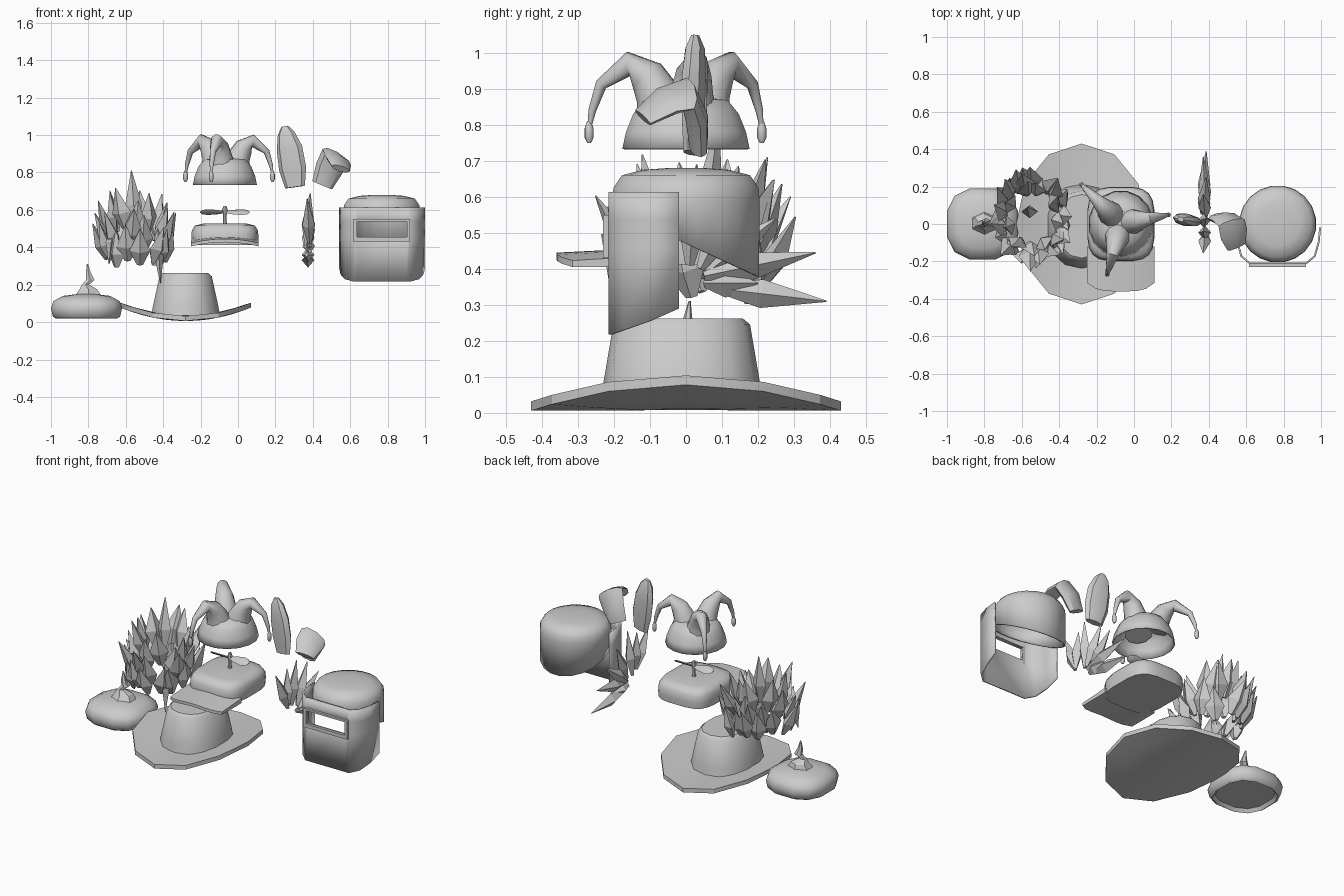
import bpy, bmesh, math, random
from mathutils import Vector as V

if "Cube" in bpy.data.objects:
    bpy.data.objects.remove(bpy.data.objects["Cube"])

random.seed(4)


def finish(name, bm, angle=35, solid=0):
    bmesh.ops.recalc_face_normals(bm, faces=bm.faces)
    me = bpy.data.meshes.new(name)
    bm.to_mesh(me)
    bm.free()
    ob = bpy.data.objects.new(name, me)
    bpy.context.collection.objects.link(ob)
    bpy.ops.object.select_all(action='DESELECT')
    ob.select_set(True)
    bpy.context.view_layer.objects.active = ob
    if angle:
        bpy.ops.object.shade_smooth_by_angle(angle=math.radians(angle))
    if solid:
        m = ob.modifiers.new("shell", 'SOLIDIFY')
        m.thickness = solid
    return ob


def loft(bm, rings, start=True, end=True):
    rs = [[bm.verts.new(p) for p in r] for r in rings]
    n = len(rs[0])
    for a, b in zip(rs, rs[1:]):
        for i in range(n):
            j = (i + 1) % n
            bm.faces.new((a[i], a[j], b[j], b[i]))
    if start:
        bm.faces.new(rs[0][::-1])
    if end:
        bm.faces.new(rs[-1])


def ring(cx, cy, z, rx, ry, n=14, p=2.0, zf=None, off=0.5):
    out = []
    for i in range(n):
        t = 2 * math.pi * (i + off) / n
        c, s = math.cos(t), math.sin(t)
        x = rx * math.copysign(abs(c) ** (2 / p), c)
        y = ry * math.copysign(abs(s) ** (2 / p), s)
        out.append((cx + x, cy + y, z + (zf(x, y) if zf else 0)))
    return out


def sweep(bm, pts, side, widths, thicks, n=4):
    pts = [V(p) for p in pts]
    rings = []
    for i, p in enumerate(pts):
        t = (pts[min(i + 1, len(pts) - 1)] - pts[max(i - 1, 0)]).normalized()
        s = V(side)
        s = (s - t * s.dot(t)).normalized()
        u = t.cross(s)
        rings.append([p + s * widths[i] * math.cos(2 * math.pi * k / n)
                      + u * thicks[i] * math.sin(2 * math.pi * k / n) for k in range(n)])
    loft(bm, rings)


def shard(bm, a, b, side, w, t):
    a, b = V(a), V(b)
    sweep(bm, [a, a.lerp(b, .4), b], side, (w * .3, w, .002), (t * .3, t, .002))


# Wide-brimmed hat: curled brim and tapered crown
bm = bmesh.new()
curl = lambda x, y: .072 * (x / .35) ** 2
C = (-.28, 0)
brim = lambda z, r: ring(*C, z, r * .35, r * .43, 12, 2, curl, 0)
loft(bm, [brim(.006, r) for r in (.3, .7, 1)] + [brim(.032, r) for r in (1, .7, .3)])
finish("hat_brim", bm, 30)
bm = bmesh.new()
loft(bm, [ring(-.28, -.012, z, x, y, 14, 2.3) for x, y, z in
          ((.187, .225, .035), (.18, .218, .08), (.143, .19, .245), (.125, .17, .262))])
finish("hat_crown", bm, 40)

# Beret with a crumpled peak
bm = bmesh.new()
loft(bm, [ring(-.81, 0, z, r, r, 12, 2.6) for r, z in
          ((.155, .04), (.17, .02), (.185, .03), (.195, .075), (.182, .112), (.13, .14), (.05, .15))])
finish("beret", bm, 50)
bm = bmesh.new()
loft(bm, [ring(x, y, z, r, r * .8, 6) for x, y, z, r in
          ((-.80, 0, .135, .085), (-.80, .01, .175, .055), (-.815, 0, .2, .022),
           (-.79, .01, .225, .026), (-.80, .005, .265, .015), (-.805, .01, .31, .004))])
finish("beret_peak", bm, 20)

# Spiky wig: rows of leaf-like shards around an empty dome
bm = bmesh.new()
rows = ((14, .70, .33, .96, .52), (13, .62, .40, .95, .61), (9, .50, .46, .68, .68))
for k, (n, r0, z0, r1, z1) in enumerate(rows):
    for i in range(n):
        t = 2 * math.pi * (i + .4 * k) / n + random.uniform(-.15, .15)
        t1 = t + random.uniform(-.22, .22)
        dz = random.uniform(-.04, .04)
        f = random.uniform(.86, 1.06)
        shard(bm, (-.545 + .225 * r0 * math.cos(t), .03 + .26 * r0 * math.sin(t), z0 + dz),
              (-.545 + .235 * r1 * f * math.cos(t1), .03 + .28 * r1 * f * math.sin(t1), z1 + dz),
              (-math.sin(t), math.cos(t), random.uniform(-.5, .5)), .056, .034)
shard(bm, (-.55, .05, .5), (-.57, .09, .81), (1, 0, 0), .045, .035)
for x0, x1, z in ((-.43, -.415, .21), (-.67, -.69, .31)):
    shard(bm, (x0, -.1, .5), (x1, -.13, z), (0, 1, 0), .04, .03)
finish("spiky_wig", bm, 0)

# Mohawk: fan of shards from front to back
bm = bmesh.new()
fan = ((-.05, .42, -.155, .66), (.01, .41, .03, .69), (.04, .40, .16, .63),
       (.06, .39, .25, .54), (.05, .38, .36, .445), (.09, .345, .39, .31),
       (-.05, .43, -.04, .66), (.05, .36, .2, .36))
for i, (y0, z0, y1, z1) in enumerate(fan):
    dx = (.008, -.008)[i % 2]
    shard(bm, (.375 + dx, y0, z0), (.378 - dx, y1, z1), (1, 0, 0), .034, .04)
finish("mohawk", bm, 0)

# Propeller cap
bm = bmesh.new()
loft(bm, [ring(-.07, .0, z, r, r * 1.1, 20, 3.6) for r, z in
          ((.178, .412), (.181, .45), (.178, .49), (.162, .516), (.12, .526))])
finish("cap_body", bm, 45)
bm = bmesh.new()
rings = []
for i in range(9):
    x = -.18 + .045 * i
    e = abs(x) / .18
    z, yf = .442 - .022 * e ** 2, -.36 + .045 * e ** 4
    rings.append([(x - .07, -.12, z + .015), (x - .07, yf, z + .003),
                  (x - .07, yf, z - .015), (x - .07, -.12, z - .015)])
loft(bm, rings)
finish("cap_bill", bm, 40)
bm = bmesh.new()
sweep(bm, [(-.07, .02, z) for z in (.515, .54, .57, .6, .622)], (1, 0, 0),
      (.014, .009, .009, .015, .007), (.014, .009, .009, .015, .007), 8)
for d in (1, -1):
    sweep(bm, [(-.07 + d * x, .02, .588) for x in (0, .04, .09, .12, .132)],
          (0, 1, .6 * d), (.01, .022, .03, .022, .006), (.006,) * 4 + (.003,), 6)
finish("cap_propeller", bm, 40)

# Jester hat: hollow dome, three drooping horns with bells
bm = bmesh.new()
loft(bm, [ring(-.07, 0, z, r, r * 1.03, 16) for r, z in
          ((.175, .733), (.165, .78), (.145, .83), (.115, .868), (.06, .875))], False)
finish("jester_dome", bm, 60, .006)
bm = bmesh.new()
for dx, dy in ((.26, .05), (-.075, -.275), (-.215, .215)):
    L = math.hypot(dx, dy) / .28
    d = V((dx, dy, 0)).normalized() * L
    path = [V((-.07, 0, z)) + d * r for r, z in
            ((.065, .83), (.08, .885), (.11, .935), (.16, .97), (.24, .912), (.265, .84), (.272, .80))]
    rad = (.078, .062, .052, .034, .017, .011, .006)
    sweep(bm, path, (-dy, dx, 0), rad, rad, 10)
    bell = (.006, .013, .013, .006)
    sweep(bm, [V((-.07, 0, z)) + d * .274 for z in (.81, .79, .765, .75)], (-dy, dx, 0), bell, bell, 8)
finish("jester_horns", bm, 50)

# Long ears: one upright, one folded forward
bm = bmesh.new()
sweep(bm, [(.305, .015, .722), (.292, .02, .82), (.275, .022, .93), (.257, .025, 1.01), (.25, .025, 1.047)],
      (.16, -.03, -.015), (.054, .074, .07, .046, .018), (.022, .032, .034, .028, .012), 8)
finish("upright_ear", bm, 35)
bm = bmesh.new()
sweep(bm, [(.45, .035, .732), (.487, .03, .82), (.522, .005, .885), (.535, -.055, .865), (.548, -.12, .82)],
      (.13, .02, -.065), (.058, .075, .083, .08, .055), (.024, .032, .032, .028, .018), 8)
finish("folded_ear", bm, 35)

# Welding helmet: hollow cap with a lower edge falling toward the back
bm = bmesh.new()
slope = lambda x, y: -.45 * y
H = (.768, 0)
loft(bm, [ring(*H, .47, .207, .205, 20, 2, slope)]
     + [ring(*H, z, r, r, 20) for r, z in
        ((.207, .59), (.204, .625), (.18, .66), (.12, .675), (.05, .68))], False)
finish("helmet_cap", bm, 50, .008)

# Face shield with an open window
bm = bmesh.new()
cols = ((-.23, -.02, .29), (-.222, -.1, .255), (-.2, -.175, .23), (-.152, -.215, .217), (-.133, -.215, .217),
        (.133, -.215, .217), (.152, -.215, .217), (.2, -.175, .23), (.222, -.1, .255), (.23, -.02, .29))
g = [[bm.verts.new((.77 + x, y, z)) for z in (b, .455, .538, .613)] for x, y, b in cols]
for i in range(9):
    for j in range(3):
        if (i, j) != (4, 1):
            bm.faces.new((g[i][j], g[i + 1][j], g[i + 1][j + 1], g[i][j + 1]))
finish("face_shield", bm, 40, .01)

# Window frame bars
bm = bmesh.new()
for x0, x1, z0, z1 in ((.615, .92, .432, .455), (.615, .92, .538, .55),
                       (.615, .635, .455, .538), (.903, .92, .455, .538)):
    loft(bm, [[(x0, y, z0), (x1, y, z0), (x1, y, z1), (x0, y, z1)] for y in (-.23, -.205)])
finish("window_frame", bm, 0)
